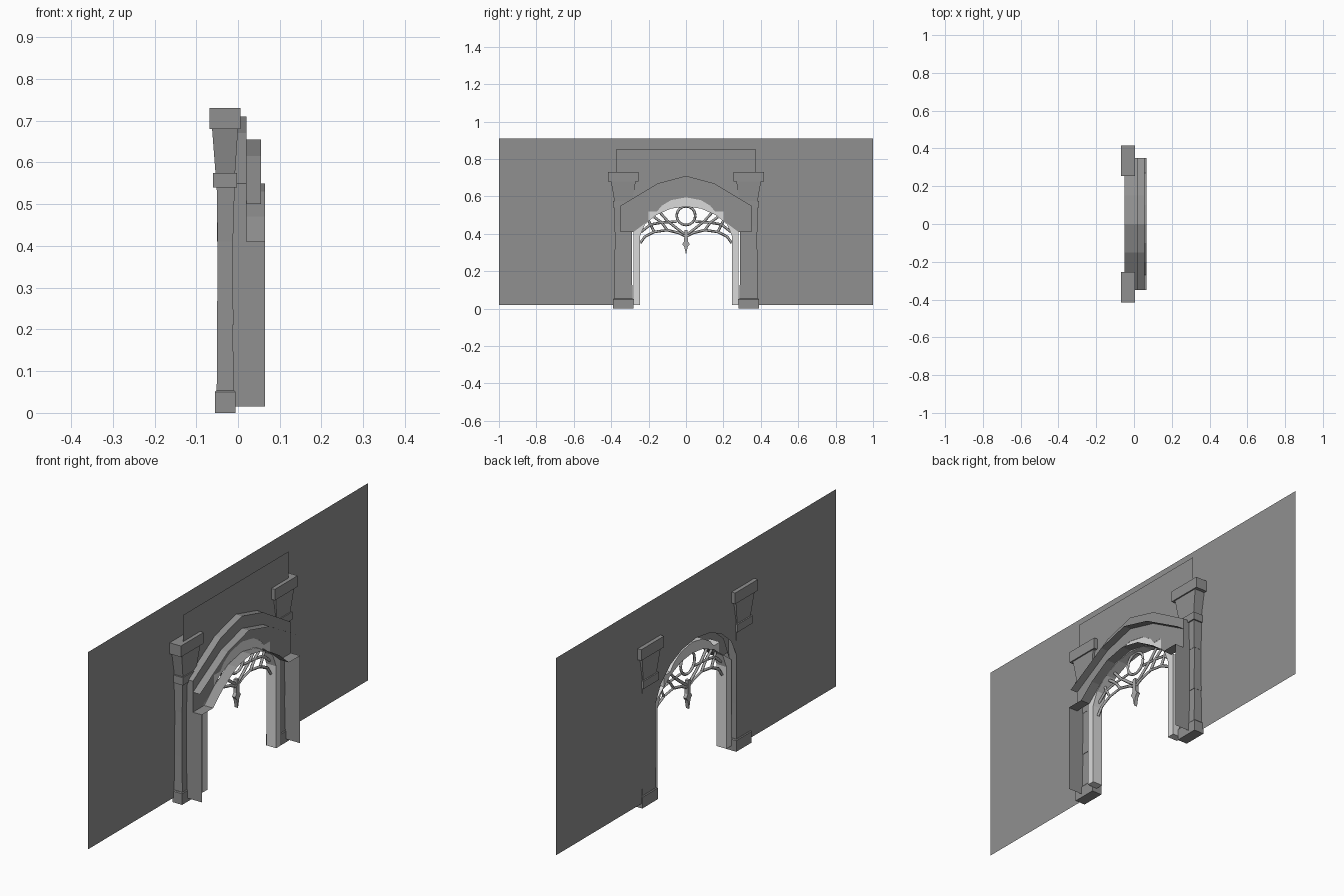
import bpy, math

cube = bpy.data.objects.get("Cube")
if cube:
    bpy.data.objects.remove(cube, do_unlink=True)


def material(name, value):
    m = bpy.data.materials.new(name)
    m.use_nodes = True
    col = (value, value, value, 1)
    m.diffuse_color = col
    m.node_tree.nodes["Principled BSDF"].inputs["Base Color"].default_value = col
    return m


DARK = material("dark stone", 0.28)
LIGHT = material("light stone", 0.7)
MID = material("tracery stone", 0.42)


def build(name, verts, faces, mat):
    me = bpy.data.meshes.new(name)
    me.from_pydata(verts, [], faces)
    me.materials.append(mat)
    ob = bpy.data.objects.new(name, me)
    bpy.context.collection.objects.link(ob)
    return ob


def plate(name, outline, x, mat):
    """Flat face in the yz plane."""
    return build(name, [(x, y, z) for y, z in outline], [range(len(outline))], mat)


def sheet(name, path, x0, x1, mat):
    """Path in yz swept along x, open at both edges."""
    n = len(path)
    verts = [(x, y, z) for x in (x0, x1) for y, z in path]
    return build(name, verts, [(i, i + 1, n + i + 1, n + i) for i in range(n - 1)], mat)


def solid(name, outline, x0, x1, mat):
    n = len(outline)
    verts = [(x, y, z) for x in (x0, x1) for y, z in outline]
    faces = [(i, (i + 1) % n, n + (i + 1) % n, n + i) for i in range(n)]
    faces += [tuple(reversed(range(n))), tuple(range(n, 2 * n))]
    return build(name, verts, faces, mat)


def mirrored(half):
    """Half path from the +y side to the middle, continued to the -y side."""
    return half + [(-y, z) for y, z in reversed(half[:-1])]


def stack(name, sections, cy, mat):
    """Square sections (z, x0, x1, half width) joined from the bottom up."""
    verts, faces = [], []
    for z, x0, x1, w in sections:
        verts += [(x0, cy - w, z), (x1, cy - w, z), (x1, cy + w, z), (x0, cy + w, z)]
    for k in range(len(sections) - 1):
        for i in range(4):
            j = (i + 1) % 4
            faces.append((4 * k + i, 4 * k + j, 4 * k + 4 + j, 4 * k + 4 + i))
    t = len(verts) - 4
    faces += [(3, 2, 1, 0), (t, t + 1, t + 2, t + 3)]
    return build(name, verts, faces, mat)


WALL_X, PANEL_X, FACE_X = -0.05, -0.011, 0.02

# Wall with arched opening
wall_gap = mirrored([(0.29, 0.02), (0.29, 0.43), (0.25, 0.51), (0.18, 0.57),
                     (0.1, 0.605), (0, 0.62)])
plate("wall", [(1, 0.02), (1, 0.91), (-1, 0.91), (-1, 0.02)] + wall_gap[::-1],
      WALL_X, DARK)

# Raised panel above the arch
panel_gap = mirrored([(0.29, 0.41), (0.25, 0.51), (0.18, 0.57), (0.1, 0.605), (0, 0.62)])
plate("upper_panel", [(0.375, 0.41), (0.375, 0.85), (-0.375, 0.85), (-0.375, 0.41)]
      + panel_gap[::-1], PANEL_X, DARK)

# Hood: front face, top sheet and two projecting mouldings
hood_top = mirrored([(0.35, 0.41), (0.35, 0.55), (0.15, 0.67), (0, 0.71)])
ring_top = mirrored([(0.28, 0.41), (0.2, 0.47), (0.2, 0.52), (0.155, 0.52),
                     (0.13, 0.55), (0.08, 0.58), (0, 0.595)])
plate("hood_face", hood_top + ring_top[::-1], FACE_X, DARK)
sheet("hood_top", hood_top, WALL_X, FACE_X, DARK)
sheet("upper_moulding", mirrored([(0.35, 0.5), (0.15, 0.615), (0, 0.655)]),
      FACE_X, 0.055, DARK)
sheet("lower_moulding", mirrored([(0.35, 0.41), (0.27, 0.41), (0.2, 0.47),
                                  (0.1, 0.53), (0, 0.55)]), FACE_X, 0.065, DARK)

# Inner arch with its jambs
ring_inner = mirrored([(0.245, 0.02), (0.245, 0.39), (0.22, 0.45), (0.16, 0.5),
                       (0.08, 0.535), (0, 0.545)])
jamb_outer = [(0.28, 0.02)] + ring_top + [(-0.28, 0.02)]
solid("inner_arch", jamb_outer + ring_inner[::-1], -0.03, FACE_X - 0.001, LIGHT)

# Pillars and side plates
for side, s in (("left", 1), ("right", -1)):
    cy = s * 0.335
    stack(side + "_base", [(0, -0.055, -0.006, 0.055), (0.05, -0.055, -0.006, 0.055),
                           (0.054, -0.052, -0.009, 0.052)], cy, DARK)
    stack(side + "_lower_shaft", [(0.054, -0.051, -0.009, 0.049),
                                  (0.21, -0.05, -0.013, 0.046)], cy, DARK)
    stack(side + "_middle_shaft", [(0.21, -0.05, -0.011, 0.047),
                                   (0.41, -0.049, -0.013, 0.045)], cy, DARK)
    stack(side + "_upper_shaft", [(0.41, -0.049, -0.012, 0.046),
                                  (0.54, -0.051, -0.008, 0.049)], cy, DARK)
    stack(side + "_collar", [(0.54, -0.06, -0.002, 0.055),
                             (0.575, -0.06, -0.002, 0.055)], cy, DARK)
    stack(side + "_neck", [(0.575, -0.054, -0.007, 0.048),
                           (0.68, -0.062, 0, 0.066)], cy, DARK)
    stack(side + "_capital", [(0.68, -0.068, 0.006, 0.081),
                              (0.73, -0.068, 0.006, 0.081)], cy, DARK)
    sheet(side + "_side_plate", [(s * 0.35, 0.015), (s * 0.35, 0.41)],
          -0.03, 0.065, DARK)


# Tracery bars with a square section
def bars(name, paths, radius):
    cu = bpy.data.curves.new(name, "CURVE")
    cu.dimensions = "3D"
    cu.bevel_depth = radius
    cu.bevel_resolution = 0
    cu.use_fill_caps = True
    cu.materials.append(MID)
    for path in paths:
        sp = cu.splines.new("POLY")
        sp.points.add(len(path) - 1)
        for p, (y, z) in zip(sp.points, path):
            p.co = (-0.008, y, z, 1)
    ob = bpy.data.objects.new(name, cu)
    bpy.context.collection.objects.link(ob)


half_paths = [
    [(0, 0.385), (0.04, 0.405), (0.1, 0.42), (0.17, 0.41), (0.22, 0.385), (0.245, 0.35)],
    [(0.01, 0.4), (0.05, 0.43), (0.1, 0.47), (0.14, 0.515)],
    [(0.24, 0.41), (0.19, 0.45), (0.13, 0.46), (0.05, 0.465)],
    [(0.1, 0.42), (0.13, 0.46), (0.17, 0.49)],
    [(0.17, 0.41), (0.2, 0.47)],
]
tracery = half_paths + [[(-y, z) for y, z in p] for p in half_paths]
bars("tracery", tracery, 0.007)
rose = [(0.05 * math.cos(math.tau * i / 16), 0.497 + 0.05 * math.sin(math.tau * i / 16))
        for i in range(17)]
bars("rose_ring", [rose], 0.007)

# Hanging pendant under the tracery
pendant = mirrored([(0.008, 0.42), (0.01, 0.36), (0.02, 0.345), (0.009, 0.33), (0, 0.29)])
solid("pendant", pendant, -0.016, 0, MID)
